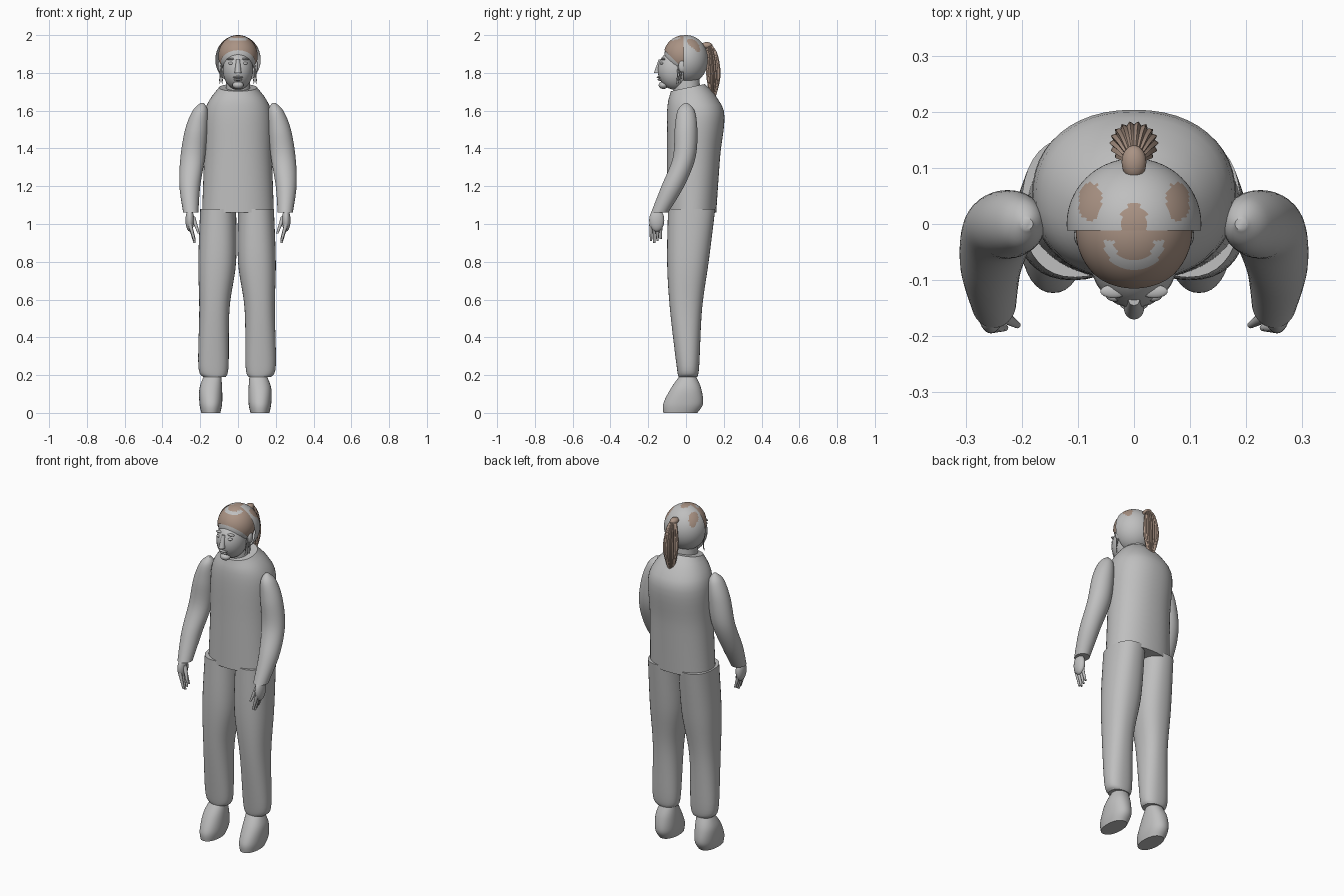
import bpy
import bmesh
from math import cos, sin, pi, hypot, copysign
from mathutils import Vector

cube = bpy.data.objects.get("Cube")
if cube:
    bpy.data.objects.remove(cube)


def material(name, red, green, blue):
    colour = (red, green, blue, 1)
    m = bpy.data.materials.new(name)
    m.use_nodes = True
    m.diffuse_color = colour
    m.node_tree.nodes["Principled BSDF"].inputs["Base Color"].default_value = colour
    return m


GREY = material("plain grey", .52, .52, .52)
BROWN = material("hair brown", .4, .29, .23)
parts = []


def finish(name, bm, *materials):
    bmesh.ops.recalc_face_normals(bm, faces=bm.faces[:])
    mesh = bpy.data.meshes.new(name)
    bm.to_mesh(mesh)
    bm.free()
    for m in materials:
        mesh.materials.append(m)
    ob = bpy.data.objects.new(name, mesh)
    bpy.context.collection.objects.link(ob)
    parts.append(ob)
    return ob


def smooth_sections(sections, steps=6):
    """Catmull-Rom interpolation between the given sections."""
    padded = [sections[0], *sections, sections[-1]]
    result = []
    for window in zip(padded, padded[1:], padded[2:], padded[3:]):
        points = [Vector(section) for section in window]
        before, start, end, after = points
        leave, arrive = (end - before) / 2, (after - start) / 2
        for k in range(steps):
            t = k / steps
            blend = t * t * (3 - 2 * t)
            result.append(start.lerp(end, blend)
                          + leave * t * (1 - t) ** 2 - arrive * t * t * (1 - t))
    return result + [Vector(sections[-1])]


def loft(name, sections, mat=GREY, segments=36, power=2, side=1, shift=0, ridge=0):
    """Each section is (z, x, y, x radius, y radius)."""
    bm = bmesh.new()
    loops = []
    for z, x, y, rx, ry in smooth_sections(sections):
        loop = []
        for k in range(segments):
            angle = 2 * pi * k / segments
            swell = 1 + ridge * cos(angle * segments / 4)
            c, s = [copysign(abs(v) ** (2 / power), v) * swell for v in (cos(angle), sin(angle))]
            loop.append(bm.verts.new((side * (x + rx * c) + shift, y + ry * s, z)))
        loops.append(loop)
    for low, high in zip(loops, loops[1:]):
        for k in range(segments):
            n = (k + 1) % segments
            bm.faces.new((low[k], low[n], high[n], high[k]))
    bm.faces.new(loops[0])
    bm.faces.new(loops[-1])
    return finish(name, bm, mat)


def ball_mesh(centre, radii, segments=32):
    bm = bmesh.new()
    bmesh.ops.create_uvsphere(bm, u_segments=segments, v_segments=segments // 2, radius=1)
    bmesh.ops.scale(bm, vec=radii, verts=bm.verts[:])
    bmesh.ops.translate(bm, vec=centre, verts=bm.verts[:])
    return bm


def ball(name, centre, radii, mat=GREY):
    return finish(name, ball_mesh(centre, radii), mat)


def cut(bm, point, normal):
    """Remove everything on the side the normal points to."""
    geom = bm.verts[:] + bm.edges[:] + bm.faces[:]
    bmesh.ops.bisect_plane(bm, geom=geom, plane_co=point, plane_no=normal, clear_outer=True)


# Sleeveless top, with a collar that rises towards the back
torso = loft("torso", [(1.06, 0, .03, .19, .13), (1.35, 0, .04, .18, .14),
                       (1.6, 0, .05, .175, .15), (1.72, 0, .01, .1, .09)], segments=48, power=2.2)
for v in torso.data.vertices:
    v.co.z += 3 * v.co.y * max(0, v.co.z - 1.65)

# Head and neck
crown, crown_radii = Vector((0, -.01, 1.89)), Vector((.1, .105, .105))
ball("cranium", crown, crown_radii)
ball("face", (0, -.055, 1.815), (.08, .095, .105))
ball("chin", (0, -.12, 1.735), (.03, .025, .02))
ball("upper_lip", (0, -.14, 1.777), (.026, .016, .006))
ball("lower_lip", (0, -.135, 1.764), (.022, .016, .006))
loft("nose", [(1.8, 0, -.15, .018, .02), (1.87, 0, -.135, .01, .01)])
loft("neck", [(1.6, 0, .01, .07, .07), (1.8, 0, 0, .06, .07)])

# Hair over the forehead, with a bare crescent near the crown
hair = ball_mesh(crown, crown_radii * 1.04, segments=96)
cut(hair, (0, -.12, 1.925), (0, -1, -1))
cut(hair, (0, .01, 1.9), (0, 1, 0))
for f in hair.faces:
    c = f.calc_center_median()
    f.material_index = int(.036 < hypot(c.x, c.y + .03) < .054 and c.y < -.03)
finish("front_hair", hair, BROWN, GREY)

# Half-dome over the back of the head, with hair-coloured patches
cover = ball_mesh((0, 0, 1.87), (.12, .117, .13), segments=96)
cut(cover, (0, -.012, 1.9), (0, -1, 0))
for f in cover.faces:
    c = f.calc_center_median()
    middle = hypot(c.x, c.y * .7) < .025
    temple = hypot(abs(c.x) - .078, (c.y - .04) * .6) < .021
    f.material_index = int(c.z > 1.9 and (middle or temple))
finish("head_cover", cover, GREY, BROWN)

# Ponytail, ridged like a bundle of strands
ball("ponytail_root", (0, .11, 1.945), (.022, .03, .018), BROWN)
loft("ponytail", [(1.65, 0, .14, .01, .01), (1.78, 0, .145, .04, .035),
                  (1.9, 0, .135, .03, .03), (1.96, 0, .115, .01, .01)], BROWN, segments=72, ridge=.08)

# Everything that comes in pairs; the left side is +x
for label, s in (("left", 1), ("right", -1)):
    ball(label + "_eye", (s * .035, -.126, 1.85), (.016, .012, .008))
    ball(label + "_brow", (s * .036, -.12, 1.873), (.024, .012, .006))
    ball(label + "_ear", (s * .095, -.02, 1.835), (.012, .02, .032))
    for i in range(3):
        y = -.02 - .01 * i
        loft(label + "_hair_wisp", [(1.74, .1 - .01 * i, y - .01, .001, .001),
                                    (1.84, .09, y, .005, .005)], segments=8, side=s)

    # Trouser leg and shoe
    loft(label + "_trouser_leg", [
        (.19, .12, .01, .06, .05), (.25, .125, .01, .08, .06), (.55, .12, 0, .08, .085),
        (.8, .105, .01, .1, .11), (1.08, .1, .03, .095, .125)], power=2.3, side=s, shift=-.005)
    loft(label + "_shoe", [
        (0, .13, -.03, .05, .09), (.05, .13, -.015, .06, .105),
        (.13, .13, 0, .06, .08), (.2, .12, .01, .045, .04)], power=2.2, side=s, shift=-.014)

    # Sleeve
    loft(label + "_sleeve", [
        (1.06, .25, -.14, .04, .045), (1.2, .255, -.07, .055, .06), (1.35, .24, -.01, .065, .06),
        (1.5, .22, 0, .06, .06), (1.6, .2, 0, .04, .045), (1.64, .19, 0, .01, .01)], side=s)

    # Hand with fingers bent inwards
    ball(label + "_palm", (s * .255, -.155, 1.02), (.023, .04, .06))
    for i in range(4):
        y, tip = -.185 + .017 * i, .9 + .01 * abs(i - 1)
        loft(label + "_finger", [(tip, .23, y, .006, .006), (1, .255, y, .011, .01)],
             segments=12, side=s)
    loft(label + "_thumb", [(.95, .208, -.18, .006, .006), (1.04, .24, -.16, .013, .014)],
         segments=12, side=s)

# Smooth shading that keeps hems and cut edges crisp
bpy.ops.object.select_all(action="DESELECT")
for ob in parts:
    ob.select_set(True)
bpy.context.view_layer.objects.active = torso
bpy.ops.object.shade_smooth_by_angle(angle=pi / 4)
